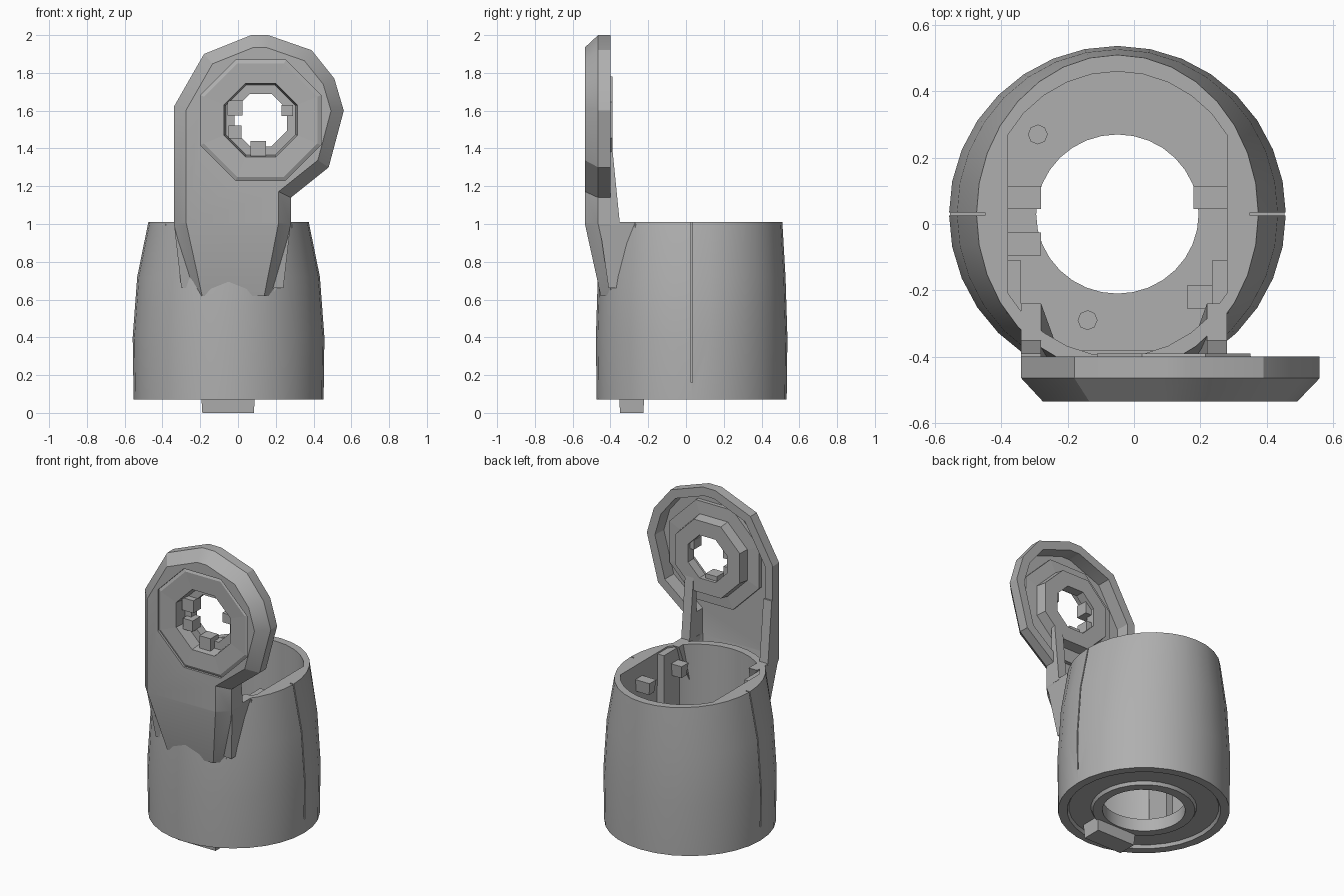
import bpy, bmesh, math
from mathutils import Vector

cube = bpy.data.objects.get("Cube")
if cube:
    bpy.data.objects.remove(cube)

grey = bpy.data.materials.new("mid_grey")
grey.use_nodes = True
grey.diffuse_color = (0.43, 0.43, 0.43, 1)
grey.node_tree.nodes["Principled BSDF"].inputs["Base Color"].default_value = (0.43, 0.43, 0.43, 1)

CX, CY = -0.05, 0.03      # cup axis
HX, HZ = 0.12, 1.55       # eye axis


def finish(name, bm, smooth=None):
    bmesh.ops.recalc_face_normals(bm, faces=bm.faces)
    mesh = bpy.data.meshes.new(name)
    bm.to_mesh(mesh)
    bm.free()
    mesh.materials.append(grey)
    ob = bpy.data.objects.new(name, mesh)
    bpy.context.collection.objects.link(ob)
    if smooth:
        bpy.ops.object.select_all(action='DESELECT')
        ob.select_set(True)
        bpy.context.view_layer.objects.active = ob
        bpy.ops.object.shade_smooth_by_angle(angle=math.radians(smooth))
    return ob


def loft(loops, closed=False):
    """Skin a list of equal loops, either capped or joined end to start."""
    bm = bmesh.new()
    rings = [[bm.verts.new(p) for p in loop] for loop in loops]
    n = len(rings[0])
    pairs = list(zip(rings, rings[1:]))
    if closed:
        pairs.append((rings[-1], rings[0]))
    else:
        bm.faces.new(rings[0])
        bm.faces.new(rings[-1])
    for a, b in pairs:
        for i in range(n):
            j = (i + 1) % n
            bm.faces.new((a[i], a[j], b[j], b[i]))
    return bm


def rect(x0, x1, y0, y1, z):
    return [(x0, y0, z), (x1, y0, z), (x1, y1, z), (x0, y1, z)]


def box(name, lo, hi, taper=0.0):
    """Box between two corners; its lower face is drawn in by taper."""
    return finish(name, loft([
        rect(lo[0] + taper, hi[0] - taper, lo[1] + taper, hi[1] - taper, lo[2]),
        rect(lo[0], hi[0], lo[1], hi[1], hi[2])]))


def cut(ob, cutters):
    for c in cutters:
        mod = ob.modifiers.new("cut", 'BOOLEAN')
        mod.operation, mod.solver, mod.object = 'DIFFERENCE', 'EXACT', c
    bpy.context.view_layer.update()
    dg = bpy.context.evaluated_depsgraph_get()
    mesh = bpy.data.meshes.new_from_object(ob.evaluated_get(dg))
    ob.modifiers.clear()
    ob.data = mesh
    for c in cutters:
        bpy.data.objects.remove(c)


def ellipse(z, rx, ry, clamp=1.0, n=32):
    pts = []
    for i in range(n):
        a = 2 * math.pi * i / n
        x = max(-clamp, min(clamp, rx * math.cos(a)))
        pts.append((CX + x, CY + ry * math.sin(a), z))
    return pts


def octagon(r, y, n=8):
    return [(HX + r * math.cos(2 * math.pi * (i + 0.5) / n), y,
             HZ + r * math.sin(2 * math.pi * (i + 0.5) / n)) for i in range(n)]


# Hollow cup: outer wall, rim, flat-sided interior, holed floor, recessed underside
cup = finish("cup", loft([
    ellipse(0.07, 0.503, 0.503), ellipse(0.4, 0.508, 0.507), ellipse(0.72, 0.484, 0.497),
    ellipse(1.01, 0.425, 0.48), ellipse(1.01, 0.4, 0.43, 0.33),
    ellipse(0.15, 0.43, 0.43, 0.34), ellipse(0.15, 0.245, 0.24),
    ellipse(0.07, 0.245, 0.24), ellipse(0.07, 0.3, 0.3), ellipse(0.09, 0.31, 0.31),
    ellipse(0.09, 0.44, 0.44), ellipse(0.07, 0.45, 0.45)], closed=True), smooth=30)

# Narrow seam grooves down both sides
cut(cup, [box("seam_cutter", (CX + min(s * 0.4, s * 0.7), CY - 0.004, 0.16),
              (CX + max(s * 0.4, s * 0.7), CY + 0.004, 1.1)) for s in (-1, 1)])

# Arm with rounded head: outline in x and z, narrowing where it sinks into the cup
outline = [Vector(p) for p in (
    (-0.24, 0.62), (0.19, 0.62), (0.28, 1.0), (0.28, 1.14), (0.48, 1.3), (0.56, 1.6),
    (0.51, 1.77), (0.39, 1.92), (0.16, 2.0), (0.07, 2.0), (-0.18, 1.9), (-0.34, 1.62),
    (-0.34, 1.0))]


def arm_loop(inset, y):
    pts, n = [], len(outline)
    for i, p in enumerate(outline):
        d1 = (p - outline[i - 1]).normalized()
        d2 = (outline[(i + 1) % n] - p).normalized()
        n1, n2 = Vector((-d1.y, d1.x)), Vector((-d2.y, d2.x))
        q = p + (n1 + n2) * inset / (1 + n1.dot(n2))
        pts.append((q.x, y, p.y if i < 2 else q.y))
    return pts


arm_bm = loft([arm_loop(0.06, -0.485), arm_loop(0.055, -0.4), arm_loop(0, -0.4),
               arm_loop(0, -0.465), arm_loop(0.065, -0.535)])
bmesh.ops.bisect_plane(arm_bm, geom=arm_bm.verts[:] + arm_bm.edges[:] + arm_bm.faces[:],
                       plane_co=(0, 0, 1), plane_no=(0, 0, 1))
for v in arm_bm.verts:
    if v.co.y < -0.41:
        v.co.y += 0.22 * max(0, 1 - v.co.z)
arm = finish("arm", arm_bm, smooth=25)
cut(arm, [finish("eye_cutter", loft([octagon(0.345, -0.7), octagon(0.345, -0.2)]))])

# Stepped eye hub set into the head
hub = [(0.347, -0.52), (0.325, -0.53), (0.21, -0.525), (0.2, -0.45), (0.15, -0.45),
       (0.15, -0.39), (0.25, -0.39), (0.26, -0.455), (0.347, -0.46)]
finish("eye_hub", loft([octagon(r, y) for r, y in hub], closed=True))

# Lugs inside the eye
for k, (a, s) in enumerate(((20, 0.03), (155, 0.04), (205, 0.035), (265, 0.04))):
    a = math.radians(a)
    x, z = HX + 0.15 * math.cos(a), HZ + 0.15 * math.sin(a)
    box(f"eye_lug_{k + 1}", (x - s, -0.49, z - s), (x + s, -0.41, z + s))

# Tapering gussets and webs joining the arm edges to the cup, mirrored about the arm
for side, s in (("right", -1), ("left", 1)):
    top = sorted((-0.03 + s * 0.31, -0.03 + s * 0.25))
    tip = sorted((-0.03 + s * 0.27, -0.03 + s * 0.21))
    finish(f"{side}_gusset", loft([rect(*tip, -0.41, -0.35, 0.66),
                                   rect(*top, -0.46, -0.24, 1.01)]))
    web = [(-0.42, 1.0), (-0.35, 1.0), (-0.39, 1.4), (-0.42, 1.4)]
    finish(f"{side}_web", loft([[(x, y, z) for y, z in web] for x in top]))

# Catches on the inner walls
for k, (x, y) in enumerate(((-0.34, -0.06), (-0.34, 0.08), (0.24, 0.08), (0.22, -0.22))):
    box(f"inner_catch_{k + 1}", (x - 0.06, y - 0.035, 0.84), (x + 0.06, y + 0.035, 0.92), 0.01)

# Thickened wall pads either side of the arm
for side, x0, x1 in (("right", -0.385, -0.34), ("left", 0.235, 0.285)):
    box(f"{side}_wall_pad", (x0, -0.27, 0.14), (x1, -0.11, 1.0))

# Screw heads on the floor
for k, (x, y) in enumerate(((-0.29, 0.27), (-0.14, -0.29))):
    ring = [(x + 0.03 * math.cos(i * math.pi / 4), y + 0.03 * math.sin(i * math.pi / 4))
            for i in range(8)]
    finish(f"screw_head_{k + 1}", loft([[(a, b, z) for a, b in ring] for z in (0.14, 0.17)]))

# Locating peg under the cup
box("base_peg", (-0.195, -0.355, 0.0), (0.09, -0.22, 0.1), 0.006)
